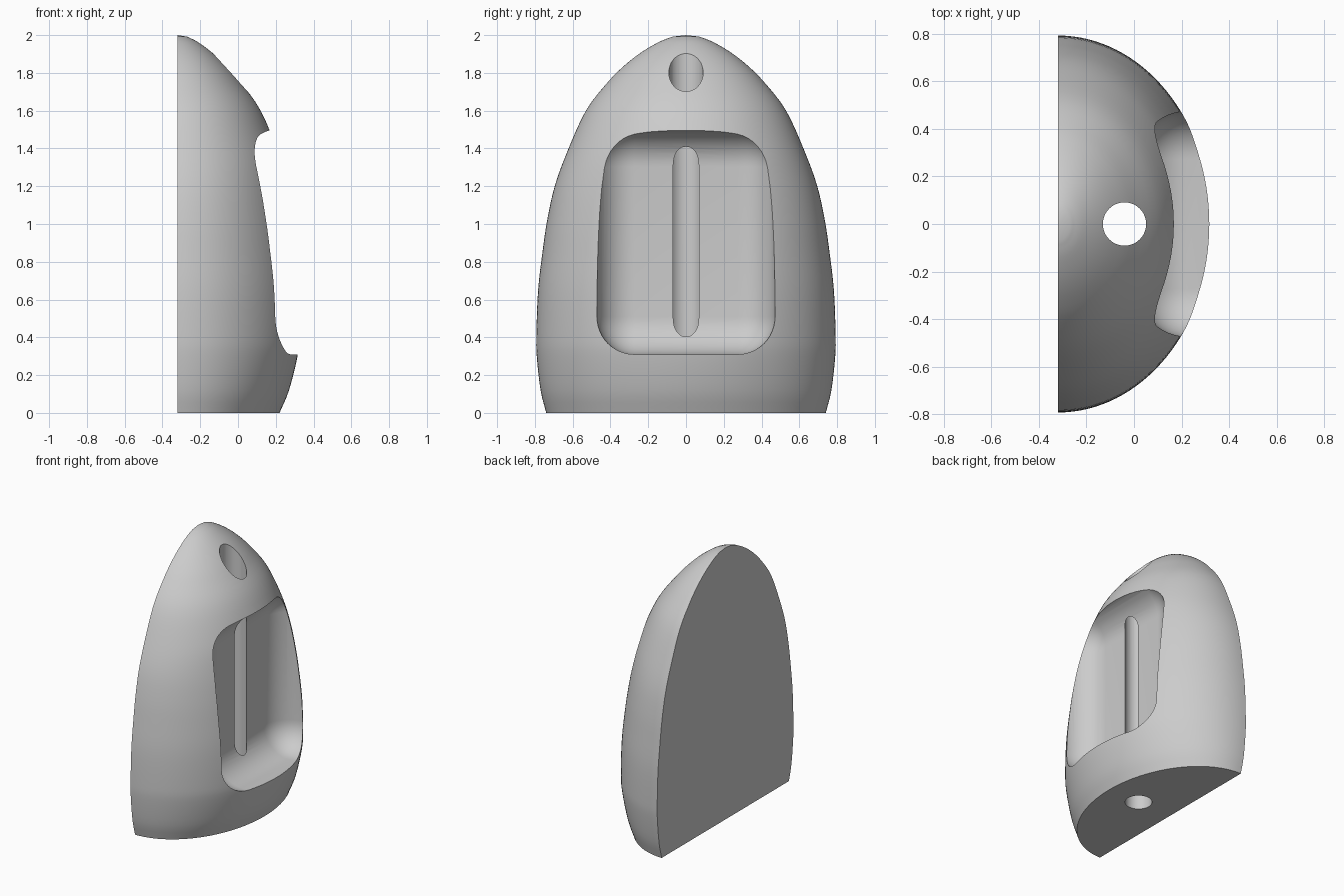
import bpy, bmesh, math
from mathutils import Vector, Matrix

if "Cube" in bpy.data.objects:
    bpy.data.objects.remove(bpy.data.objects["Cube"], do_unlink=True)

BACK = -0.32    # flat back plane
SEGMENTS = 64   # steps around each half ellipse

grey = bpy.data.materials.new("light_grey")
grey.use_nodes = True
grey.diffuse_color = (0.6, 0.6, 0.6, 1)
grey.node_tree.nodes["Principled BSDF"].inputs["Base Color"].default_value = (0.6, 0.6, 0.6, 1)


def make_object(name, bm):
    bmesh.ops.recalc_face_normals(bm, faces=bm.faces)
    mesh = bpy.data.meshes.new(name)
    bm.to_mesh(mesh)
    bm.free()
    mesh.materials.append(grey)
    obj = bpy.data.objects.new(name, mesh)
    bpy.context.collection.objects.link(obj)
    return obj


def smooth_path(points, steps=4):
    """Catmull-Rom curve through the points."""
    p = [Vector(q) for q in points]
    p = [2 * p[0] - p[1]] + p + [2 * p[-1] - p[-2]]
    path = []
    for a, b, c, d in zip(p, p[1:], p[2:], p[3:]):
        for i in range(steps):
            t = i / steps
            path.append(0.5 * (2 * b + (c - a) * t + (2 * a - 5 * b + 4 * c - d) * t * t
                               + (3 * b - a - 3 * c + d) * t ** 3))
    return path + [p[-2]]


# Shell outline: (half width, depth, height)
outline = smooth_path([
    (0.74, 0.54, 0), (0.77, 0.59, 0.12), (0.79, 0.635, 0.3), (0.792, 0.645, 0.42),
    (0.783, 0.64, 0.65), (0.76, 0.622, 0.85), (0.735, 0.6, 1.02), (0.695, 0.57, 1.2),
    (0.63, 0.53, 1.38), (0.53, 0.44, 1.6), (0.415, 0.333, 1.75), (0.325, 0.255, 1.84),
    (0.235, 0.18, 1.91), (0.14, 0.105, 1.965), (0.07, 0.05, 1.992)])

# Body: stacked half ellipses closed by a flat back, base and tip
bm = bmesh.new()
rings = []
for width, depth, z in outline:
    angles = [math.pi * (i / SEGMENTS - 0.5) for i in range(SEGMENTS + 1)]
    rings.append([bm.verts.new((BACK + depth * math.cos(a), width * math.sin(a), z)) for a in angles])
tip = bm.verts.new((BACK, 0, 2))
for low, high in zip(rings, rings[1:]):
    for i in range(SEGMENTS):
        bm.faces.new((low[i], low[i + 1], high[i + 1], high[i]))
for i in range(SEGMENTS):
    bm.faces.new((rings[-1][i], rings[-1][i + 1], tip))
bm.faces.new(rings[0])
bm.faces.new([r[0] for r in rings] + [tip] + [r[-1] for r in reversed(rings)])
body = make_object("half_shell_body", bm)

# Pocket cutter: box with generously rounded edges
bm = bmesh.new()
low, high = Vector((0.02, -0.473, 0.31)), Vector((0.9, 0.473, 1.503))
bmesh.ops.create_cube(bm, size=1, matrix=Matrix.Translation((low + high) / 2)
                      @ Matrix.Diagonal((*(high - low), 1)))
bmesh.ops.bevel(bm, geom=bm.edges[:], offset=0.2, segments=12, profile=0.5, affect='EDGES')
pocket = make_object("pocket_cutter", bm)

# Vertical bore cutter, which breaks into the pocket as a slot
bm = bmesh.new()
bmesh.ops.create_cone(bm, cap_ends=True, segments=48, radius1=0.091, radius2=0.091, depth=3,
                      matrix=Matrix.Translation((-0.04, 0, 1)))
bore = make_object("bore_cutter", bm)

# Cut the body, then drop the cutters
bpy.context.view_layer.objects.active = body
for cutter in (pocket, bore):
    cutter.hide_render = True
    cut = body.modifiers.new(cutter.name, 'BOOLEAN')
    cut.operation = 'DIFFERENCE'
    cut.solver = 'EXACT'
    cut.object = cutter
    bpy.ops.object.modifier_apply(modifier=cut.name)
    bpy.data.objects.remove(cutter, do_unlink=True)

bpy.ops.object.select_all(action='DESELECT')
body.select_set(True)
bpy.ops.object.shade_smooth_by_angle(angle=math.radians(30))
